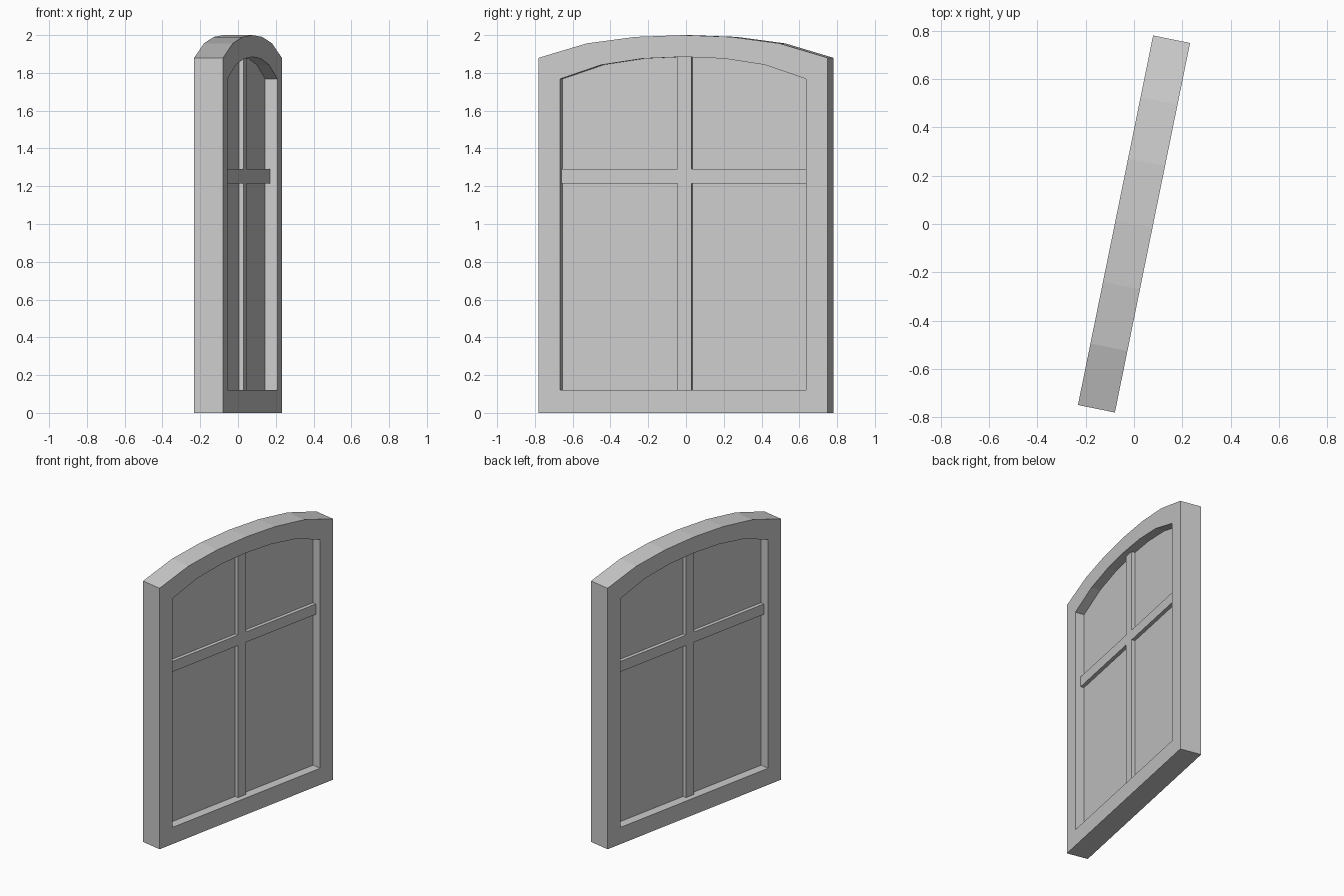
import bpy, bmesh, math

if "Cube" in bpy.data.objects:
    bpy.data.objects.remove(bpy.data.objects["Cube"])

ANGLE = math.radians(78.5)   # the window stands turned in plan


def outline(half, base, spring, rise):
    """Arched outline (x, z), from bottom left over the arch to bottom right."""
    arch = [(-1, 0), (-2/3, 0.635), (-1/3, 0.92), (0, 1),
            (1/3, 0.92), (2/3, 0.635), (1, 0)]
    return ([(-half, base)] + [(half * t, spring + rise * h) for t, h in arch]
            + [(half, base)])


def finish(name, bm):
    bmesh.ops.recalc_face_normals(bm, faces=bm.faces)
    mesh = bpy.data.meshes.new(name)
    bm.to_mesh(mesh)
    bm.free()
    obj = bpy.data.objects.new(name, mesh)
    obj.rotation_euler.z = ANGLE
    bpy.context.collection.objects.link(obj)
    return obj


def slab(name, pts, d):
    """Outline extruded symmetrically to +-d in depth."""
    bm = bmesh.new()
    front = [bm.verts.new((x, -d, z)) for x, z in pts]
    back = [bm.verts.new((x, d, z)) for x, z in pts]
    bm.faces.new(front)
    bm.faces.new(back[::-1])
    for i in range(len(pts)):
        j = (i + 1) % len(pts)
        bm.faces.new((front[i], back[i], back[j], front[j]))
    return finish(name, bm)


def ring(name, outer, inner, d):
    """Closed frame between two matching outlines."""
    bm = bmesh.new()
    loops = [[bm.verts.new((x, y, z)) for x, z in pts]
             for pts, y in ((outer, -d), (inner, -d), (inner, d), (outer, d))]
    n = len(outer)
    for k in range(4):
        a, b = loops[k], loops[(k + 1) % 4]
        for i in range(n):
            j = (i + 1) % n
            bm.faces.new((a[i], a[j], b[j], b[i]))
    return finish(name, bm)


def rect(x0, x1, z0, z1):
    return [(x0, z0), (x0, z1), (x1, z1), (x1, z0)]


outer = outline(0.78, 0.0, 1.88, 0.12)
inner = outline(0.664, 0.12, 1.768, 0.117)

# Arched surround
ring("window_frame", outer, inner, 0.078)
# Recessed pane
slab("window_pane", inner, 0.012)
# Glazing bars, proud of the pane on both sides
slab("vertical_bar", rect(-0.037, 0.037, 0.12, 1.884), 0.038)
slab("horizontal_bar", rect(-0.664, 0.664, 1.215, 1.29), 0.038)
